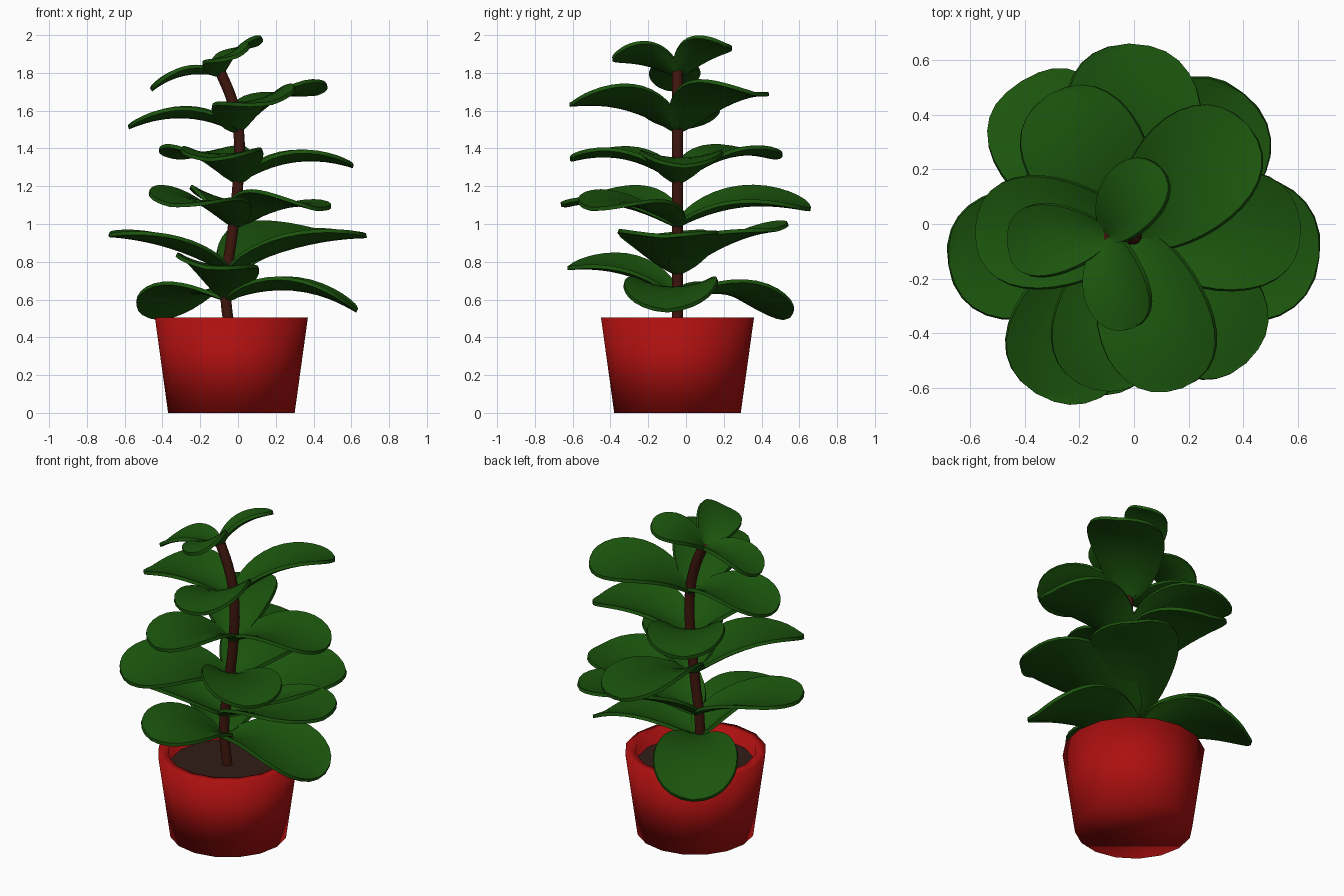
import bpy, bmesh, math
from mathutils import Vector

if "Cube" in bpy.data.objects:
    bpy.data.objects.remove(bpy.data.objects["Cube"])

PX, PY = -0.035, -0.045      # pot axis


def material(name, rgb):
    m = bpy.data.materials.new(name)
    m.diffuse_color = (*rgb, 1)
    m.use_nodes = True
    m.node_tree.nodes["Principled BSDF"].inputs["Base Color"].default_value = m.diffuse_color
    return m


GREEN = material("leaf_green", (0.011, 0.090, 0.004))
RED = material("pot_red", (0.42, 0.005, 0.005))
BARK = material("bark_brown", (0.048, 0.008, 0.004))
SOIL = material("soil_brown", (0.032, 0.012, 0.009))


def finish(name, bm, mat, angle=40, thickness=0):
    bmesh.ops.remove_doubles(bm, verts=bm.verts, dist=1e-4)
    bmesh.ops.recalc_face_normals(bm, faces=bm.faces)
    me = bpy.data.meshes.new(name)
    bm.to_mesh(me)
    bm.free()
    ob = bpy.data.objects.new(name, me)
    bpy.context.collection.objects.link(ob)
    me.materials.append(mat)
    bpy.ops.object.select_all(action='DESELECT')
    ob.select_set(True)
    bpy.context.view_layer.objects.active = ob
    if thickness:
        s = ob.modifiers.new("thickness", 'SOLIDIFY')
        s.thickness, s.offset = thickness, 0
        bpy.ops.object.modifier_apply(modifier=s.name)
    bpy.ops.object.shade_smooth_by_angle(angle=math.radians(angle))
    return ob


def lathe(name, profile, mat, angle, sides=16):
    bm = bmesh.new()
    rings = [[bm.verts.new((PX + r * math.cos(math.tau * i / sides),
                            PY + r * math.sin(math.tau * i / sides), z))
              for i in range(sides)] for r, z in profile]
    for a, b in zip(rings, rings[1:]):
        for i in range(sides):
            j = (i + 1) % sides
            bm.faces.new((a[i], a[j], b[j], b[i]))
    bm.faces.new(rings[0])
    bm.faces.new(rings[-1])
    return finish(name, bm, mat, angle)


def leaf(name, base, tip, up, bend):
    """Cupped, arched egg-shaped blade from base to tip."""
    along = tip - base
    length = along.length
    along.normalize()
    side = up.cross(along).normalized()
    normal = along.cross(side)
    bm = bmesh.new()
    rows, cols, grid = 16, 8, []
    for r in range(rows + 1):
        th = math.pi * r / rows
        t = (1 - math.cos(th)) / 2
        w = 0.345 * length * max(math.sin(th), 0) ** 0.85 * (1 - 0.25 * math.cos(th))
        w += 0.012 if r == 0 else 0
        arch = bend * length * 4 * t * (1 - t)
        cup = 0.34 * (1 - 0.7 * t)
        row = []
        for c in range(cols + 1):
            v = 2 * c / cols - 1
            p = base + along * (t * length) + side * (w * v) + normal * (arch + cup * w * v * v)
            row.append(bm.verts.new(p))
        grid.append(row)
    for a, b in zip(grid, grid[1:]):
        for c in range(cols):
            bm.faces.new((a[c], a[c + 1], b[c + 1], b[c]))
    return finish(name, bm, GREEN, 50, 0.02)


# Pot and soil
lathe("pot", [(0.335, 0), (0.405, 0.505), (0.345, 0.505), (0.33, 0.40)], RED, 180)
lathe("soil", [(0.334, 0.41), (0.334, 0.43)], SOIL, 40)

# Stem
cu = bpy.data.curves.new("stem", 'CURVE')
cu.dimensions = '3D'
cu.bevel_depth, cu.bevel_resolution, cu.use_fill_caps = 0.03, 3, True
path = [(-0.04, 0.40), (-0.065, 0.65), (-0.03, 0.95), (0, 1.22), (0.005, 1.47), (-0.03, 1.65), (-0.095, 1.81)]
sp = cu.splines.new('BEZIER')
sp.bezier_points.add(len(path) - 1)
for p, (x, z) in zip(sp.bezier_points, path):
    p.co = (x, PY, z)
    p.handle_left_type = p.handle_right_type = 'AUTO'
sp.resolution_u = 5
cu.materials.append(BARK)
bpy.context.collection.objects.link(bpy.data.objects.new("stem", cu))

# Leaf whorls: stem x, stem z, lean in degrees, bend, leaf tips
whorls = [
    (-0.06, 0.60, 2, 0.125, [(-0.41, 0.52, 0.50), (0.63, -0.10, 0.54)]),
    (-0.06, 0.60, -9, 0.11, [(-0.17, -0.62, 0.77)]),
    (-0.05, 0.74, -8, 0.06, [(-0.68, -0.15, 0.94), (0.68, -0.12, 0.935), (0.40, 0.48, 0.97)]),
    (-0.02, 0.99, -9, 0.10, [(-0.02, 0.66, 1.08), (-0.36, -0.62, 1.10), (0.41, -0.51, 1.08)]),
    (0.00, 1.22, -1, 0.12, [(0.61, -0.01, 1.305), (-0.31, 0.475, 1.35), (-0.15, -0.605, 1.34)]),
    (0.00, 1.49, 14, 0.12, [(-0.58, -0.02, 1.51), (0.42, 0.36, 1.69), (0.18, -0.60, 1.64)]),
    (-0.095, 1.79, 25, 0.12, [(-0.46, -0.07, 1.71), (0.10, 0.205, 1.95), (0.0, -0.38, 1.89)]),
]
for i, (x, z, lean, bend, tips) in enumerate(whorls):
    a = math.radians(lean)
    up = Vector((-math.sin(a), 0, math.cos(a)))
    for j, tip in enumerate(tips):
        leaf(f"leaf_{i + 1}_{j + 1}", Vector((x, PY, z)), Vector(tip), up, bend)
